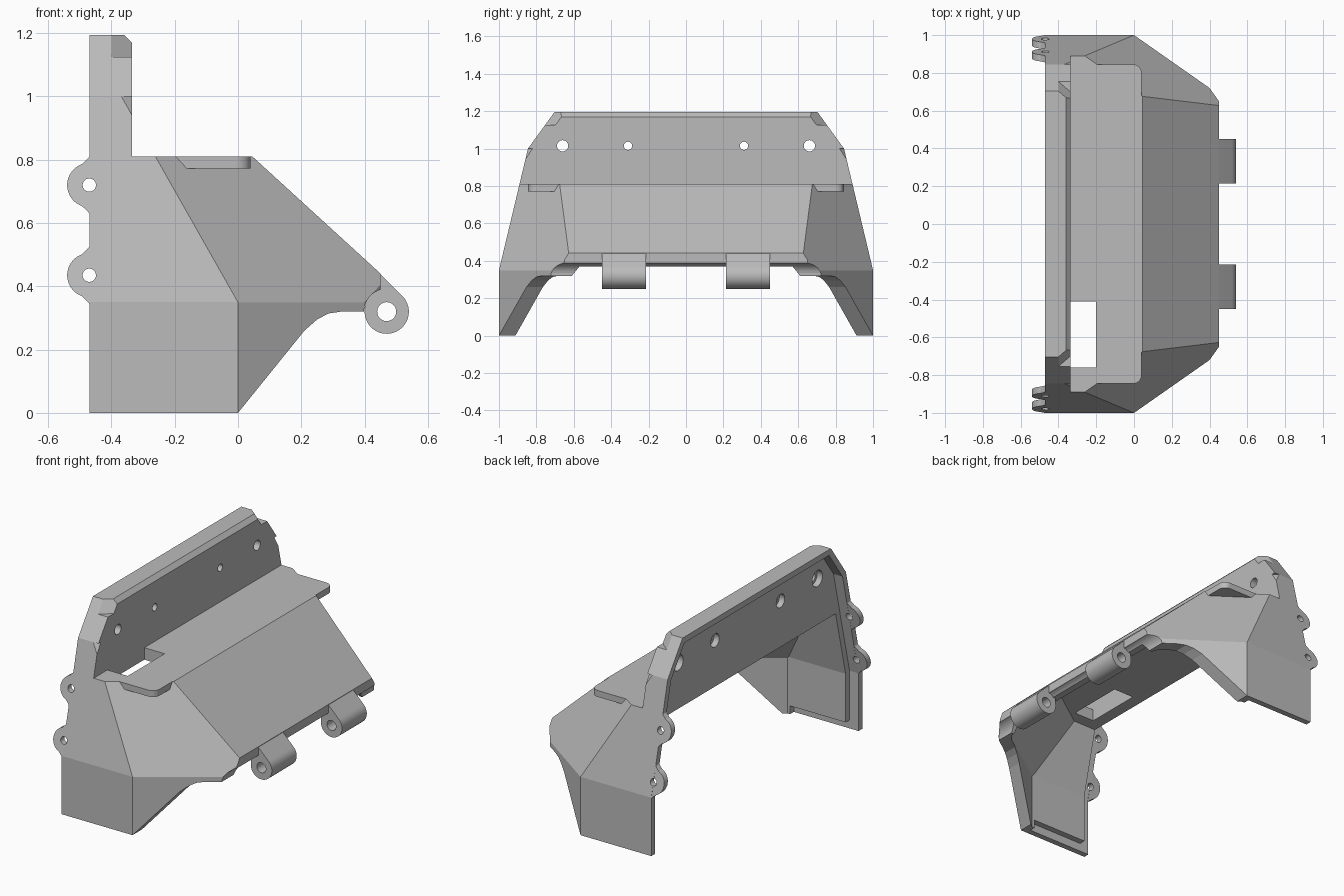
import bpy, bmesh, math
from mathutils import Vector

cube = bpy.data.objects.get("Cube")
if cube:
    bpy.data.objects.remove(cube, do_unlink=True)

grey = bpy.data.materials.new("plain grey")
grey.use_nodes = True
grey.diffuse_color = (0.5, 0.5, 0.5, 1)
grey.node_tree.nodes["Principled BSDF"].inputs["Base Color"].default_value = (0.5, 0.5, 0.5, 1)


def finish(bm, name):
    bmesh.ops.recalc_face_normals(bm, faces=bm.faces[:])
    mesh = bpy.data.meshes.new(name)
    bm.to_mesh(mesh)
    bm.free()
    mesh.materials.append(grey)
    ob = bpy.data.objects.new(name, mesh)
    bpy.context.collection.objects.link(ob)
    return ob


def planes_solid(name, planes, inset=0, limits=(), mirror=True):
    """Convex solid where n.p <= d for every plane; inset moves planes inwards."""
    bm = bmesh.new()
    bmesh.ops.create_cube(bm, size=6)
    cuts = [(p, inset) for p in planes] + [(p, 0) for p in limits]
    for (nx, ny, nz, d), off in cuts:
        for s in ((1, -1) if mirror and ny else (1,)):
            n = Vector((nx, ny * s, nz))
            dist = d / n.length - off
            n.normalize()
            res = bmesh.ops.bisect_plane(bm, geom=bm.verts[:] + bm.edges[:] + bm.faces[:], dist=1e-6,
                                         plane_co=n * dist, plane_no=n, clear_outer=True)
            rim = [e for e in res["geom_cut"] if isinstance(e, bmesh.types.BMEdge)]
            if rim:
                bmesh.ops.holes_fill(bm, edges=rim, sides=0)
    return finish(bm, name)


def prism(name, pts, axis, lo, hi):
    """Extrude a 2D outline along one axis."""
    place = {"x": lambda a, b, c: (c, a, b), "y": lambda a, b, c: (a, c, b),
             "z": lambda a, b, c: (a, b, c)}[axis]
    bm = bmesh.new()
    face = bm.faces.new([bm.verts.new(place(a, b, lo)) for a, b in pts])
    ext = bmesh.ops.extrude_face_region(bm, geom=[face])
    bmesh.ops.translate(bm, vec=Vector(place(0, 0, hi - lo)),
                        verts=[v for v in ext["geom"] if isinstance(v, bmesh.types.BMVert)])
    return finish(bm, name)


def arc(cx, cy, r, a0=0, a1=360, n=32):
    last = n if a1 - a0 == 360 else n - 1
    angles = [math.radians(a0 + (a1 - a0) * i / last) for i in range(n)]
    return [(cx + r * math.cos(a), cy + r * math.sin(a)) for a in angles]


def combine(target, tool, op="DIFFERENCE", keep=False):
    mod = target.modifiers.new("join", "BOOLEAN")
    mod.operation, mod.solver, mod.object = op, "EXACT", tool
    bpy.context.view_layer.objects.active = target
    bpy.ops.object.modifier_apply(modifier=mod.name)
    if not keep:
        bpy.data.objects.remove(tool, do_unlink=True)


# Bounding planes of the armoured cover
BACK, FLOOR = (-1, 0, 0, 0.47), (0, 0, -1, 0)
SIDES = [(0, 1, 0, 1), (0, 0.65, 0.155, 0.70425)]
WEDGE = SIDES + [(0.7, 1, 0, 1), (0.7, 1, 0.635, 1.222), (1.4, 1, 0, 1.28),
                 (1, 0, 0, 0.45), (0.37, 0, 0.405, 0.345), (0, 0, 1, 0.81)]
CREST = SIDES + [(0, 0.2, 0.145, 0.314), (0, 0, 1, 1.195)]

# Outer volume: wedge, upright wall and ledge
shell = planes_solid("shell", WEDGE, limits=[BACK, FLOOR])
combine(shell, planes_solid("wall", CREST, limits=[BACK, (0, 0, -1, -0.6), (1, 0, 0, -0.335),
                                                   (1, 0, 1, 0.835)]), "UNION")
right = [(-0.3, 0.886), (-0.26, 0.886), (-0.2, 0.845)]
corner = arc(-0.005, 0.8, 0.045, 90, 0, 8)
half = right + corner
ledge = half + [(x, -y) for x, y in reversed(half)]
combine(shell, prism("ledge", ledge, "z", 0.772, 0.81), "UNION")

# Hollow inside, with a thinner lip along the rear and bottom edges
combine(shell, planes_solid("hollow", WEDGE, 0.072))
combine(shell, planes_solid("rear_lip", CREST, 0.035, [(1, 0, 0, -0.41)]))
combine(shell, planes_solid("floor_lip", SIDES, 0.035, [(0, 0, 1, 0.05), (1, 0, 0, -0.04)]))

# Arched lower edge and clearance for the hinges
arch = [(-0.08, -0.1), (0, 0), (0.21, 0.26), (0.25, 0.295), (0.285, 0.314), (0.325, 0.32),
        (0.7, 0.32), (0.7, -0.1)]
combine(shell, prism("arch", arch, "y", -1.2, 1.2))
combine(shell, prism("clearance", arc(0.47, 0.32, 0.072), "y", -1.2, 1.2))
front_gap = [(-0.63, 0.2), (-0.61, 0.32), (-0.57, 0.37), (0.57, 0.37), (0.61, 0.32), (0.63, 0.2)]
combine(shell, prism("front_gap", front_gap, "x", 0.3, 0.7))

# Rectangular opening in the ledge
combine(shell, prism("opening", [(-0.335, -0.76), (-0.2, -0.76), (-0.2, -0.41), (-0.335, -0.41)],
                     "z", 0.6, 0.9))

# Counterbored bolt holes in the wall
for y, r in ((0.66, 0.03), (0.31, 0.022)):
    for s in (-1, 1):
        combine(shell, prism("bolt_hole", arc(y * s, 1.015, r), "x", -0.6, -0.2))
        combine(shell, prism("counterbore", arc(y * s, 1.015, r + 0.018), "x", -0.6, -0.375))

# Corner chamfers and small notches at the ends of the wall
for s in (-1, 1):
    combine(shell, planes_solid("chamfer", [(-0.69, -0.81 * s, -0.587, -0.995), (0, 0, -1, -1.125)],
                                mirror=False))
    combine(shell, planes_solid("notch", [(-0.7, -s, -0.635, -1.222), (0, 0, -1, -0.85), (0, 0, 1, 1.0),
                                          (1, 0, 0, -0.3)], mirror=False))

# Rear mounting tabs, lying in the plane of the sloped sides
for label, z in (("upper", 0.72), ("lower", 0.435)):
    outline = ([(-0.465, z + 0.098), (-0.473, z + 0.086), (-0.486, z + 0.073)]
               + arc(-0.47, z, 0.07, 110, 250, 20)
               + [(-0.486, z - 0.073), (-0.473, z - 0.086), (-0.465, z - 0.098)])
    drill = prism("drill", arc(-0.47, z, 0.021), "y", -1.2, 1.2)
    combine(shell, drill, keep=True)
    for side, s in (("left", 1), ("right", -1)):
        tab = prism(f"{label}_tab_{side}", outline, "y", -0.035, 0)
        for v in tab.data.vertices:
            v.co.y = s * (v.co.y + 1 - 0.2385 * max(v.co.z - 0.35, 0))
        if s < 0:
            tab.data.flip_normals()
        combine(tab, drill, keep=True)
    bpy.data.objects.remove(drill, do_unlink=True)

# Front hinge knuckles with a neck running up into the slope
knuckle = arc(0.47, 0.32, 0.07, -180, 47, 28) + [(0.44, 0.448), (0.405, 0.43)]
for side, lo, hi in (("left", 0.215, 0.45), ("right", -0.45, -0.215)):
    hinge = prism(f"hinge_{side}", knuckle, "y", lo, hi)
    combine(hinge, prism("pin_hole", arc(0.47, 0.32, 0.03), "y", -1, 1))
    bpy.ops.object.select_all(action="DESELECT")
    hinge.select_set(True)
    bpy.context.view_layer.objects.active = hinge
    bpy.ops.object.shade_smooth_by_angle(angle=math.radians(30))
